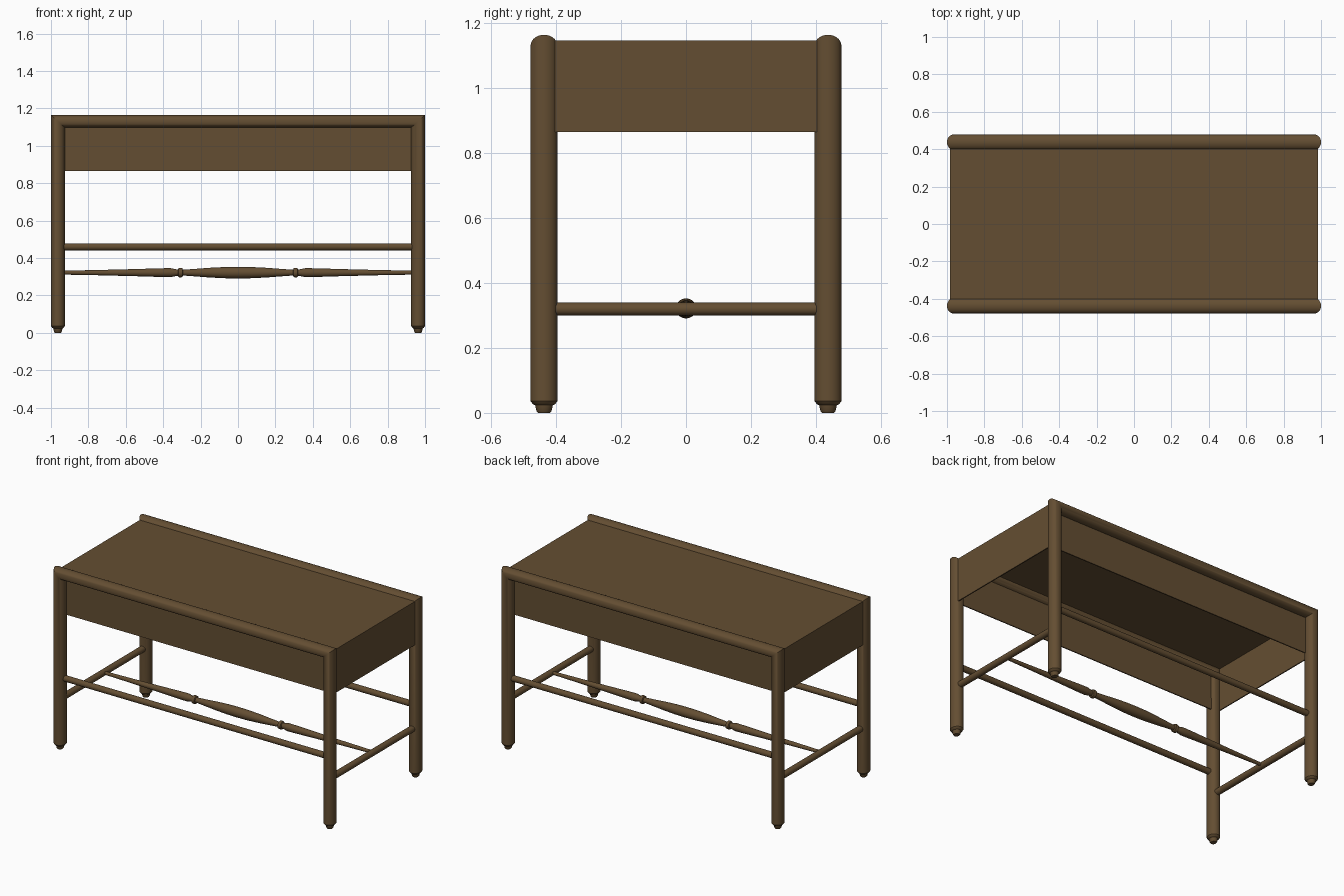
import bpy, bmesh, math

if "Cube" in bpy.data.objects:
    bpy.data.objects.remove(bpy.data.objects["Cube"])

wood = bpy.data.materials.new("dark brown wood")
wood.diffuse_color = (0.127, 0.076, 0.032, 1)
wood.use_nodes = True
wood.node_tree.nodes["Principled BSDF"].inputs["Base Color"].default_value = wood.diffuse_color
N = 28
LEG_X, LEG_Y = 0.963, 0.4375


def finish(name, bm, smooth=True):
    bmesh.ops.recalc_face_normals(bm, faces=bm.faces)
    me = bpy.data.meshes.new(name)
    bm.to_mesh(me)
    bm.free()
    me.materials.append(wood)
    ob = bpy.data.objects.new(name, me)
    bpy.context.scene.collection.objects.link(ob)
    if smooth:
        bpy.ops.object.select_all(action='DESELECT')
        bpy.context.view_layer.objects.active = ob
        ob.select_set(True)
        bpy.ops.object.shade_smooth_by_angle(angle=math.radians(35))
    return ob


def loft(name, rings):
    bm = bmesh.new()
    vs = [[bm.verts.new(p) for p in r] for r in rings]
    for a, b in zip(vs, vs[1:]):
        for i in range(N):
            j = (i + 1) % N
            bm.faces.new((a[i], a[j], b[j], b[i]))
    bm.faces.new(vs[0])
    bm.faces.new(vs[-1])
    return finish(name, bm)


ANG = [(math.cos(2 * math.pi * i / N), math.sin(2 * math.pi * i / N)) for i in range(N)]


def turned_x(name, profile, y, z):
    # round bar along x from (x, radius) pairs
    return loft(name, [[(x, y + r * c, z + r * s) for c, s in ANG] for x, r in profile])


# leg pairs joined by a mitred top rail, with small turned feet
RX, RY, RZ = 0.037, 0.0415, 0.034
foot = [(0, 0.45), (0.006, 0.56), (0.024, 0.66), (0.026, 0.80), (0.036, 1.0)]
for side, name in ((-1, "front_leg_frame"), (1, "back_leg_frame")):
    def ring(sx, z, k=1.0, mitre=0.0):
        return [(sx * (LEG_X + RX * k * c), side * LEG_Y + RY * k * s, z + mitre * c)
                for c, s in ANG]
    left = [ring(-1, z, k) for z, k in foot]
    right = [ring(1, z, k) for z, k in reversed(foot)]
    top = 1.165 - RZ
    loft(name, left + [ring(-1, top, 1, RZ), ring(1, top, 1, RZ)] + right)

# hollow seat box, open underneath
bm = bmesh.new()
bmesh.ops.create_cube(bm, size=1)
for v in bm.verts:
    v.co = (v.co.x * 1.966, v.co.y * 0.85, 1.147 if v.co.z > 0 else 0.866)
bmesh.ops.delete(bm, geom=[f for f in bm.faces if f.calc_center_median().z < 0.9],
                 context='FACES_ONLY')
box = finish("seat_box", bm, smooth=False)
sol = box.modifiers.new("thickness", 'SOLIDIFY')
sol.thickness = 0.01
sol.offset = -1

# long stretchers front and back
for y, name in ((-LEG_Y, "front_stretcher"), (LEG_Y, "back_stretcher")):
    turned_x(name, [(-LEG_X, 0.019), (LEG_X, 0.019)], y, 0.46)

# side stretchers
for x, name in ((-LEG_X, "left_stretcher"), (LEG_X, "right_stretcher")):
    loft(name, [[(x + 0.02 * c, y, 0.32 + 0.02 * s) for c, s in ANG]
                for y in (-LEG_Y, LEG_Y)])

# turned centre stretcher: swollen middle, beads, tapering ends
half = [(0.07, 0.030), (0.15, 0.026), (0.23, 0.020), (0.285, 0.016), (0.295, 0.016),
        (0.298, 0.024), (0.308, 0.026), (0.318, 0.024), (0.321, 0.017), (0.33, 0.018),
        (0.36, 0.024), (0.42, 0.023), (0.55, 0.019), (0.75, 0.014), (LEG_X, 0.010)]
turned_x("centre_stretcher",
         [(-x, r) for x, r in reversed(half)] + [(0, 0.031)] + half, 0, 0.322)
